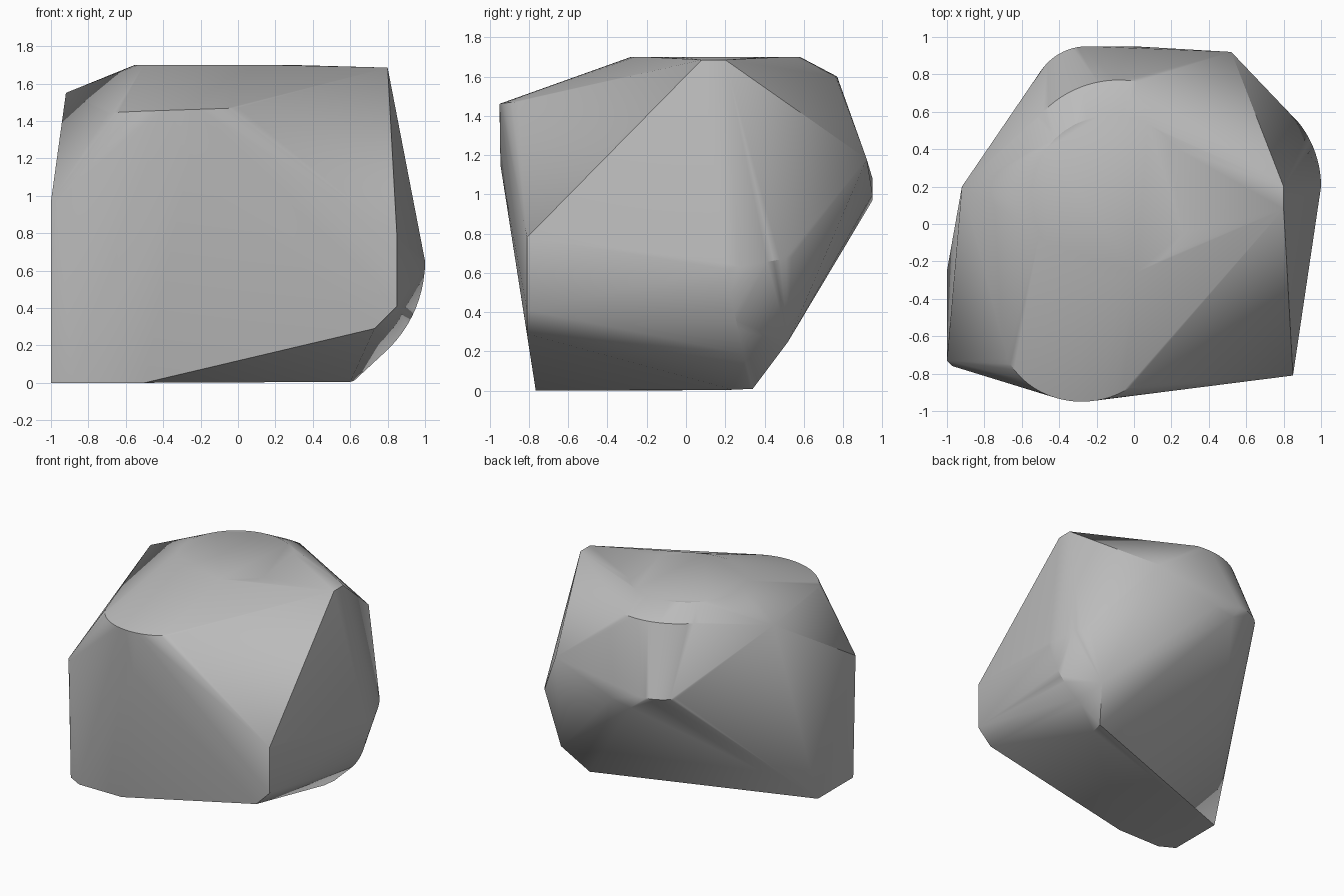
import bpy
import bmesh
import math

cube = bpy.data.objects.get("Cube")
if cube:
    bpy.data.objects.remove(cube, do_unlink=True)


def arc(centre, rx, ry, start, end, steps, slope=0.0):
    """Points on a level arc; slope lifts it along its sweep."""
    points = []
    for i in range(steps + 1):
        t = i / steps
        a = math.radians(start + (end - start) * t)
        points.append((centre[0] + rx * math.cos(a),
                       centre[1] + ry * math.sin(a),
                       centre[2] + slope * t))
    return points


def upright_arc(centre, r, start, end, steps, lean):
    """Points on a standing arc whose y drifts by lean along its sweep."""
    points = []
    for i in range(steps + 1):
        t = i / steps
        a = math.radians(start + (end - start) * t)
        points.append((centre[0] + r * math.cos(a),
                       centre[1] + lean * t,
                       centre[2] + r * math.sin(a)))
    return points


# Hard corners of the boulder
corners = [
    (0.80, 0.08, 1.685), (0.80, 0.20, 1.685),                     # top left peak
    (0.85, -0.81, 0.78), (0.85, -0.81, 0.41), (0.73, -0.81, 0.29),  # front left
    (-0.92, 0.20, 1.55), (-1.0, -0.73, 0.97), (-0.97, -0.76, 0.97),  # right side
    (-0.50, -0.765, 0), (-0.88, -0.765, 0), (-1.0, -0.70, 0), (-1.0, -0.25, 0),
    (0.62, 0.34, 0.01), (0.60, 0.24, 0.005), (0.75, 0.52, 0.25),  # base
    (0.52, 0.92, 1.18), (0.0, 0.95, 1.0), (-0.17, 0.95, 0.97),    # back ridge
    (-0.27, -0.945, 1.15),                                        # front chin
]

# Worn, rounded edges
top_cap = arc((-0.12, 0.15, 1.70), 0.43, 0.43, 0, 360, 40)
top_back_rim = arc((-0.08, 0.20, 1.60), 0.57, 0.57, 80, 140, 14)
back_bulge = arc((-0.25, 0.65, 1.08), 0.30, 0.30, 85, 145, 12)
front_brow = arc((-0.28, -0.55, 1.44), 0.44, 0.40, 190, 310, 24, 0.03)
left_bulge = arc((0.45, 0.20, 0.62), 0.55, 0.55, 0, 38, 10, 0.06)
left_belly = upright_arc((0.34, 0.20, 0.65), 0.66, 0, -62, 14, 0.13)

points = (corners + top_cap + top_back_rim + back_bulge
          + front_brow + left_bulge + left_belly)

# Wrap everything in one convex skin
bm = bmesh.new()
for p in points:
    bm.verts.new(p)
hull = bmesh.ops.convex_hull(bm, input=bm.verts)
loose = {g for g in hull["geom_interior"] + hull["geom_unused"]
         if isinstance(g, bmesh.types.BMVert)}
bmesh.ops.delete(bm, geom=list(loose), context="VERTS")
bmesh.ops.dissolve_limit(bm, angle_limit=math.radians(1),
                         verts=bm.verts, edges=bm.edges)
bmesh.ops.recalc_face_normals(bm, faces=bm.faces)
mesh = bpy.data.meshes.new("boulder")
bm.to_mesh(mesh)
bm.free()

boulder = bpy.data.objects.new("boulder", mesh)
bpy.context.collection.objects.link(boulder)

# Plain grey stone
stone = bpy.data.materials.new("grey_stone")
stone.use_nodes = True
grey = (0.5, 0.5, 0.5, 1.0)
stone.diffuse_color = grey
stone.node_tree.nodes["Principled BSDF"].inputs["Base Color"].default_value = grey
mesh.materials.append(stone)

bpy.ops.object.select_all(action="DESELECT")
boulder.select_set(True)
bpy.context.view_layer.objects.active = boulder
bpy.ops.object.shade_smooth_by_angle(angle=math.radians(30))
